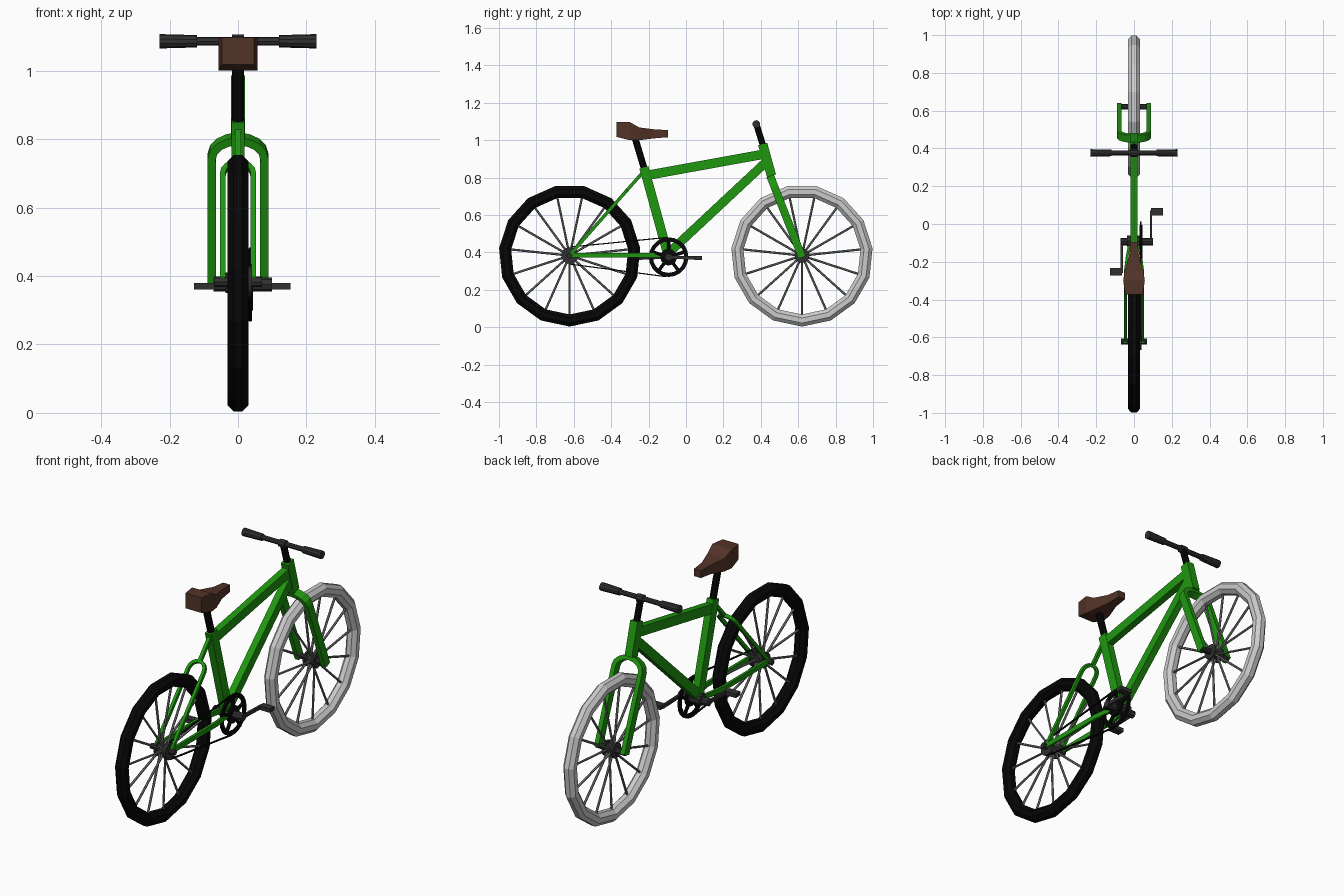
import bpy, bmesh
from math import sin, cos, pi, radians
from mathutils import Vector, Matrix

if "Cube" in bpy.data.objects:
    bpy.data.objects.remove(bpy.data.objects["Cube"])


def material(name, r, g, b):
    m = bpy.data.materials.new(name)
    m.diffuse_color = (r, g, b, 1)
    m.use_nodes = True
    m.node_tree.nodes["Principled BSDF"].inputs["Base Color"].default_value = m.diffuse_color
    return m


GREEN = material("green_paint", 0.014, 0.31, 0.005)
BLACK = material("black_rubber", 0.002, 0.002, 0.002)
DARK = material("dark_metal", 0.03, 0.03, 0.03)
STEEL = material("spoke_metal", 0.2, 0.2, 0.2)
BROWN = material("brown_leather", 0.085, 0.033, 0.02)
X = Vector((1, 0, 0))


def finish(name, bm, mat=None):
    bmesh.ops.recalc_face_normals(bm, faces=bm.faces)
    me = bpy.data.meshes.new(name)
    bm.to_mesh(me)
    bm.free()
    ob = bpy.data.objects.new(name, me)
    bpy.context.collection.objects.link(ob)
    if mat:
        me.materials.append(mat)
    return ob


def loft(bm, rings, closed=False):
    vs = [[bm.verts.new(p) for p in r] for r in rings]
    n = len(vs[0])
    for i in range(len(vs) if closed else len(vs) - 1):
        a, b = vs[i], vs[(i + 1) % len(vs)]
        for j in range(n):
            bm.faces.new((a[j], a[(j + 1) % n], b[(j + 1) % n], b[j]))
    if not closed:
        bm.faces.new(vs[0])
        bm.faces.new(vs[-1])


def sweep(name, pts, w, h, mat, ref=X):
    """Rectangular tube along a path; w is measured along ref."""
    pts = [Vector(p) for p in pts]
    prof = [(1, 1), (-1, 1), (-1, -1), (1, -1)]
    rings = []
    for i, p in enumerate(pts):
        t = (pts[min(i + 1, len(pts) - 1)] - pts[max(i - 1, 0)]).normalized()
        n = (ref - t * ref.dot(t)).normalized()
        s = t.cross(n)
        rings.append([p + n * a * w / 2 + s * b * h / 2 for a, b in prof])
    bm = bmesh.new()
    loft(bm, rings)
    return finish(name, bm, mat)


def rod(bm, a, b, r1, r2=None, n=8):
    a, b = Vector(a), Vector(b)
    d = b - a
    m = Matrix.Translation((a + b) / 2) @ d.to_track_quat('Z', 'Y').to_matrix().to_4x4()
    bmesh.ops.create_cone(bm, cap_ends=True, segments=n, radius1=r1,
                          radius2=r1 if r2 is None else r2, depth=d.length, matrix=m)


def rods(name, mat, *specs):
    bm = bmesh.new()
    for s in specs:
        rod(bm, *s)
    return finish(name, bm, mat)


def box(bm, c, size):
    bmesh.ops.create_cube(bm, size=1, matrix=Matrix.Translation(c) @ Matrix.Diagonal((*size, 1)))


def wheel(prefix, y, axle, tyre_mat):
    z, n = 0.383, 15
    # low-poly tyre with a corner at the bottom
    rings = []
    for i in range(n):
        a = -pi / 2 + 2 * pi * i / n
        ring = []
        for j in range(8):
            b = 2 * pi * (j + .5) / 8
            r = 0.347 + 0.035 * cos(b)
            ring.append((0.033 * sin(b), y + r * cos(a), z + r * sin(a)))
        rings.append(ring)
    bm = bmesh.new()
    loft(bm, rings, True)
    finish(prefix + "_tyre", bm, tyre_mat)
    # spokes
    bm = bmesh.new()
    for i in range(n):
        a = radians(102) + 2 * pi * i / n
        side = 0.012 if i % 2 else -0.012
        rod(bm, (side, y + .02 * cos(a), z + .02 * sin(a)),
            (0, y + .32 * cos(a), z + .32 * sin(a)), 0.006, 0.006, 6)
    finish(prefix + "_spokes", bm, STEEL)
    # hub and axle
    rods(prefix + "_hub", DARK,
         ((-.028, y, z), (.028, y, z), .026, .026, 12),
         ((-.03, y, z), (-.02, y, z), .04, .04, 12),
         ((.02, y, z), (.03, y, z), .04, .04, 12),
         ((-axle, y, z), (axle, y, z), .015, .015, 8))


wheel("rear", -0.622, 0.07, BLACK)
wheel("front", 0.62, 0.086, None)

# main frame
sweep("top_tube", [(0, -.21, .812), (0, .42, .926)], .036, .05, GREEN)
sweep("down_tube", [(0, -.095, .395), (0, .435, .89)], .036, .048, GREEN)
sweep("seat_tube", [(0, -.225, .855), (0, -.093, .375)], .038, .05, GREEN)
sweep("head_tube", [(0, .457, .81), (0, .41, .98)], .042, .05, GREEN)
rods("bottom_bracket", DARK, ((-.036, -.09, .38), (.03, -.09, .38), .03, .03, 10))


def arch(name, base, top, half, s0, rise, w, h):
    """Two legs from the axle joined by a round arch in a tilted plane."""
    base, top = Vector(base), Vector(top)
    d = top - base
    u = d.normalized()
    right = [base + X * half + d * s0 * k for k in (0, .5, .97)]
    mid = [base + d * s0 + X * half * cos(a) + u * rise * sin(a)
           for a in [pi * i / 8 for i in range(9)]]
    left = [p - X * 2 * half for p in reversed(right)]
    return sweep(name, right + mid + left, w, h, GREEN, X.cross(u))


# front fork and rear stays
arch("fork", (0, .62, .375), (0, .45, .81), .077, .86, .055, .042, .024)
arch("seat_stays", (0, -.622, .385), (0, -.225, .835), .045, .69, .045, .018, .016)
sweep("seat_stay_bridge", [(0, -.315, .733), (0, -.222, .838)], .018, .018, GREEN)
for s, label in ((1, "right"), (-1, "left")):
    sweep(label + "_chain_stay",
          [(s * .02, -.09, .385), (s * .036, -.17, .385), (s * .045, -.24, .385), (s * .046, -.63, .385)],
          .014, .025, GREEN)

# seat post and saddle
rods("seat_post", BLACK, ((0, -.215, .82), (0, -.275, 1.02), .018, .018, 8))
rings = []
for y, w, z0, z1 in ((-.372, .047, 1.018, 1.097), (-.30, .057, 1.0, 1.097), (-.25, .05, 1.0, 1.068),
                     (-.17, .026, 1.01, 1.058), (-.095, .02, 1.016, 1.054)):
    rings.append([(-w, y, z0), (w, y, z0), (w, y, z1), (-w, y, z1)])
bm = bmesh.new()
loft(bm, rings)
finish("saddle", bm, BROWN)

# stem, handlebar and grips
hy, hz = .376, 1.086
rods("stem", BLACK, ((0, .425, .93), (0, hy, hz), .017, .017, 8))
rods("handlebar", DARK, ((-.2, hy, hz), (.2, hy, hz), .013, .013, 8),
     ((-.018, hy, hz), (.018, hy, hz), .02, .02, 8))
for s, label in ((1, "right"), (-1, "left")):
    rods(label + "_grip", DARK, ((s * .12, hy, hz), (s * .229, hy, hz), .018, .021, 10))

# chainring with spokes
cy, cz, cx = -.093, .375, .036
rings = []
for i in range(20):
    a = 2 * pi * i / 20
    rings.append([(cx + dx, cy + r * cos(a), cz + r * sin(a))
                  for dx, r in ((-.005, .084), (.005, .084), (.005, .106), (-.005, .106))])
bm = bmesh.new()
loft(bm, rings, True)
for i in range(5):
    a = pi / 2 + 2 * pi * i / 5
    rod(bm, (cx, cy, cz), (cx, cy + .09 * cos(a), cz + .09 * sin(a)), .009, .009, 6)
rod(bm, (cx - .008, cy, cz), (cx + .008, cy, cz), .045, .045, 12)
finish("chainring", bm, BLACK)

# rear cog and chain
rods("rear_cog", DARK, ((.031, -.622, .383), (.041, -.622, .383), .045, .045, 14))
for s, label in ((1, "upper"), (-1, "lower")):
    sweep(label + "_chain", [(cx, -.617, .383 + s * .046), (cx, cy - .01, cz + s * .105)], .008, .006, BLACK)

# crank axle, arms and pedals
rods("crank_axle", DARK, ((-.072, cy, cz), (.1, cy, cz), .02, .02, 8))
for x, s, label in ((.09, 1, "right"), (-.065, -1, "left")):
    end = cy + s * .155
    sweep(label + "_crank", [(x, cy - s * .01, cz), (x, end + s * .01, .37)], .012, .018, DARK)
    bm = bmesh.new()
    box(bm, (x + s * .031, end + s * .004, .37), (.064, .04, .02))
    finish(label + "_pedal", bm, DARK)
